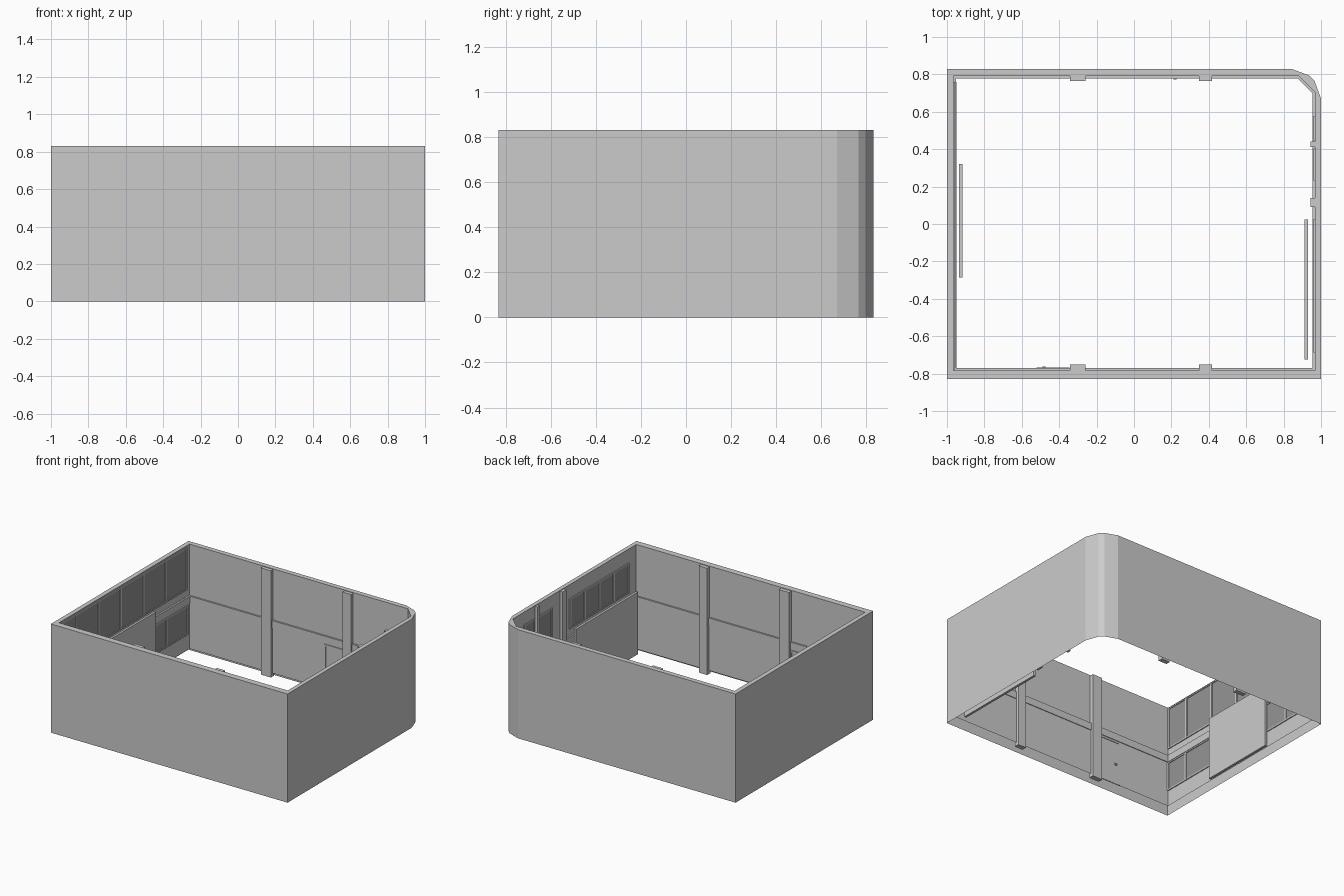
import bpy, bmesh

if "Cube" in bpy.data.objects:
    bpy.data.objects.remove(bpy.data.objects["Cube"])

H = 0.83        # wall height
BASE = 0.036    # height where the inner lining starts

glass = bpy.data.materials.new("dark_glass")
glass.diffuse_color = (0.3, 0.3, 0.3, 1)
glass.use_nodes = True
glass.node_tree.nodes["Principled BSDF"].inputs["Base Color"].default_value = glass.diffuse_color


def finish(name, bm, mat=None):
    me = bpy.data.meshes.new(name)
    bm.to_mesh(me)
    bm.free()
    ob = bpy.data.objects.new(name, me)
    bpy.context.collection.objects.link(ob)
    if mat:
        me.materials.append(mat)
    return ob


def box(name, x, y, z, mat=None):
    bm = bmesh.new()
    for v in bmesh.ops.create_cube(bm, size=1)["verts"]:
        v.co = [lo + (c + 0.5) * (hi - lo) for c, (lo, hi) in zip(v.co, (x, y, z))]
    return finish(name, bm, mat)


def outer(z):
    # outer outline, rounded at the back right corner
    pts = [(-1, -.83), (1, -.83), (1, .67), (.965, .765), (.935, .795), (.84, .83), (-1, .83)]
    return [(x, y, z) for x, y in pts]


def inner(d, z):
    # inner outline, chamfered at the back right corner, pushed d into the room
    ax, ay, bx, by = .968 - d, .705 - d / 2, .88 - d / 2, .792 - d
    cut = [(ax + (bx - ax) * t / 3, ay + (by - ay) * t / 3) for t in range(4)]
    pts = [(-.965 + d, -.782 + d), (ax, -.782 + d), *cut, (-.965 + d, by)]
    return [(x, y, z) for x, y in pts]


# Walls: outer shell, top rim, inner lining with a dado rail
bm = bmesh.new()
layers = [outer(0), outer(H), inner(0, H), inner(0, .44), inner(.013, .44),
          inner(.013, .385), inner(.008, .385), inner(.008, BASE)]
rings = [[bm.verts.new(p) for p in ring] for ring in layers]
for a, b in zip(rings, rings[1:]):
    n = len(a)
    for i in range(n):
        j = (i + 1) % n
        bm.faces.new((a[i], a[j], b[j], b[i]))
finish("room_walls", bm)

# Columns on the front and back walls
for x in ((-.343, -.258), (.348, .418)):
    box("front_column", x, (-.79, -.752), (.01, .825))
    box("back_column", x, (.765, .8), (.01, .825))

# Columns on the right wall
for y in ((.092, .138), (.412, .44)):
    box("right_column", (.945, .975), y, (BASE, .825))


def window_row(name, wall, side, edges, z):
    # dark panes with mullions, sill and head proud of the wall
    # side is the direction pointing into the room
    def depth(d):
        return tuple(sorted((wall - side * .004, wall + side * d)))
    w = .008
    for a, b in zip(edges, edges[1:]):
        box(name + "_pane", depth(.002), (a + w, b - w), z, glass)
    for e in edges:
        box(name + "_mullion", depth(.007), (e - w, e + w), z)
    for h in z:
        box(name + "_rail", depth(.007), (edges[0] - w, edges[-1] + w), (h - .005, h + .005))


# Left wall: tall upper windows and a lower row
left_edges = [-.77, -.58, -.31, -.04, .23, .50, .75]
window_row("left_upper_window", -.965, 1, left_edges, (.50, .815))
window_row("left_lower_window", -.957, 1, left_edges, (.16, .375))

# Right wall: high windows
window_row("right_window", .968, -1, [-.68, -.505, -.33, -.155, .02], (.50, .72))
window_row("right_small_window", .968, -1, [.24, .395], (.50, .73))
window_row("right_corner_window", .968, -1, [.455, .57], (.50, .73))

# Free-standing boards in front of the side walls
box("left_board", (-.935, -.918), (-.285, .32), (.025, .505))
box("right_board", (.912, .93), (-.725, .025), (.03, .505))


def door(name, x, wall, side, handle_x):
    # door leaf, frame and handle; side points into the room
    def depth(d):
        return tuple(sorted((wall - side * .004, wall + side * d)))
    a, b = x
    box(name + "_leaf", (a, b), depth(.002), (BASE, .37))
    for e in (a, b):
        box(name + "_jamb", (e - .005, e + .005), depth(.006), (BASE, .37))
    box(name + "_head", (a - .005, b + .005), depth(.006), (.365, .378))
    box(name + "_handle", (handle_x - .008, handle_x + .008), depth(.012), (.185, .198))


door("front_door", (-.515, -.35), -.774, 1, -.48)
door("back_door", (.19, .342), .784, -1, .22)
